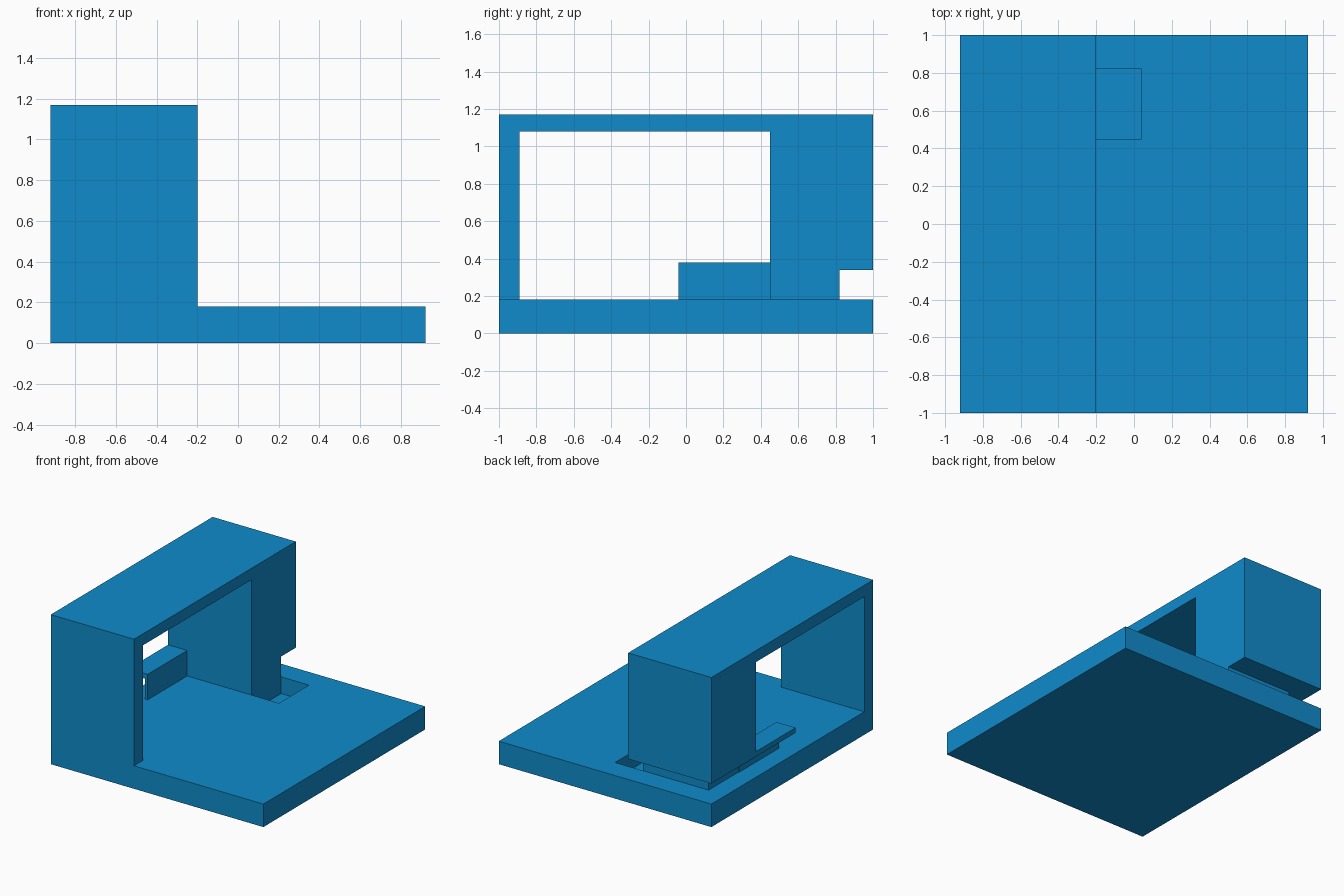
import bpy, bmesh

if "Cube" in bpy.data.objects:
    bpy.data.objects.remove(bpy.data.objects["Cube"])


def extrude_profile(name, points, x0, x1):
    """Extrude a closed (y, z) profile from x0 to x1."""
    bm = bmesh.new()
    face = bm.faces.new([bm.verts.new((x0, y, z)) for y, z in points])
    ext = bmesh.ops.extrude_face_region(bm, geom=[face])
    verts = [g for g in ext["geom"] if isinstance(g, bmesh.types.BMVert)]
    bmesh.ops.translate(bm, vec=(x1 - x0, 0, 0), verts=verts)
    bmesh.ops.recalc_face_normals(bm, faces=bm.faces)
    mesh = bpy.data.meshes.new(name)
    bm.to_mesh(mesh)
    bm.free()
    obj = bpy.data.objects.new(name, mesh)
    bpy.context.collection.objects.link(obj)
    mat = bpy.data.materials.get("blue") or bpy.data.materials.new("blue")
    mat.diffuse_color = (0.005, 0.26, 0.6, 1)
    mat.use_nodes = True
    mat.node_tree.nodes["Principled BSDF"].inputs["Base Color"].default_value = mat.diffuse_color
    mesh.materials.append(mat)
    return obj


def box(name, x, y, z):
    return extrude_profile(
        name, [(y[0], z[0]), (y[1], z[0]), (y[1], z[1]), (y[0], z[1])], *x)


# Base slab with a sunken pocket beside the column
base = box("base_slab", (-0.92, 0.92), (-1, 1), (0, 0.18))
cutter = box("pocket_cutter", (-0.2, 0.04), (0.45, 0.82), (0.05, 0.3))
cutter.hide_render = True
cutter.hide_viewport = True
cut = base.modifiers.new("pocket", "BOOLEAN")
cut.operation = "DIFFERENCE"
cut.solver = "EXACT"
cut.object = cutter

# Arch: thin front wall, roof and thick rear column
extrude_profile("arch", [
    (-1, 0.18), (-1, 1.17), (1, 1.17), (1, 0.34),
    (0.45, 0.34), (0.45, 1.08), (-0.89, 1.08), (-0.89, 0.18)], -0.92, -0.2)

# Narrower foot joining the column to the base
box("column_foot", (-0.77, -0.2), (0.45, 0.82), (0.18, 0.34))

# Ledge in the opening: flat shelf on a thin upright
box("ledge_shelf", (-0.92, -0.755), (-0.04, 0.45), (0.34, 0.38))
box("ledge_upright", (-0.775, -0.755), (-0.04, 0.45), (0.18, 0.34))
